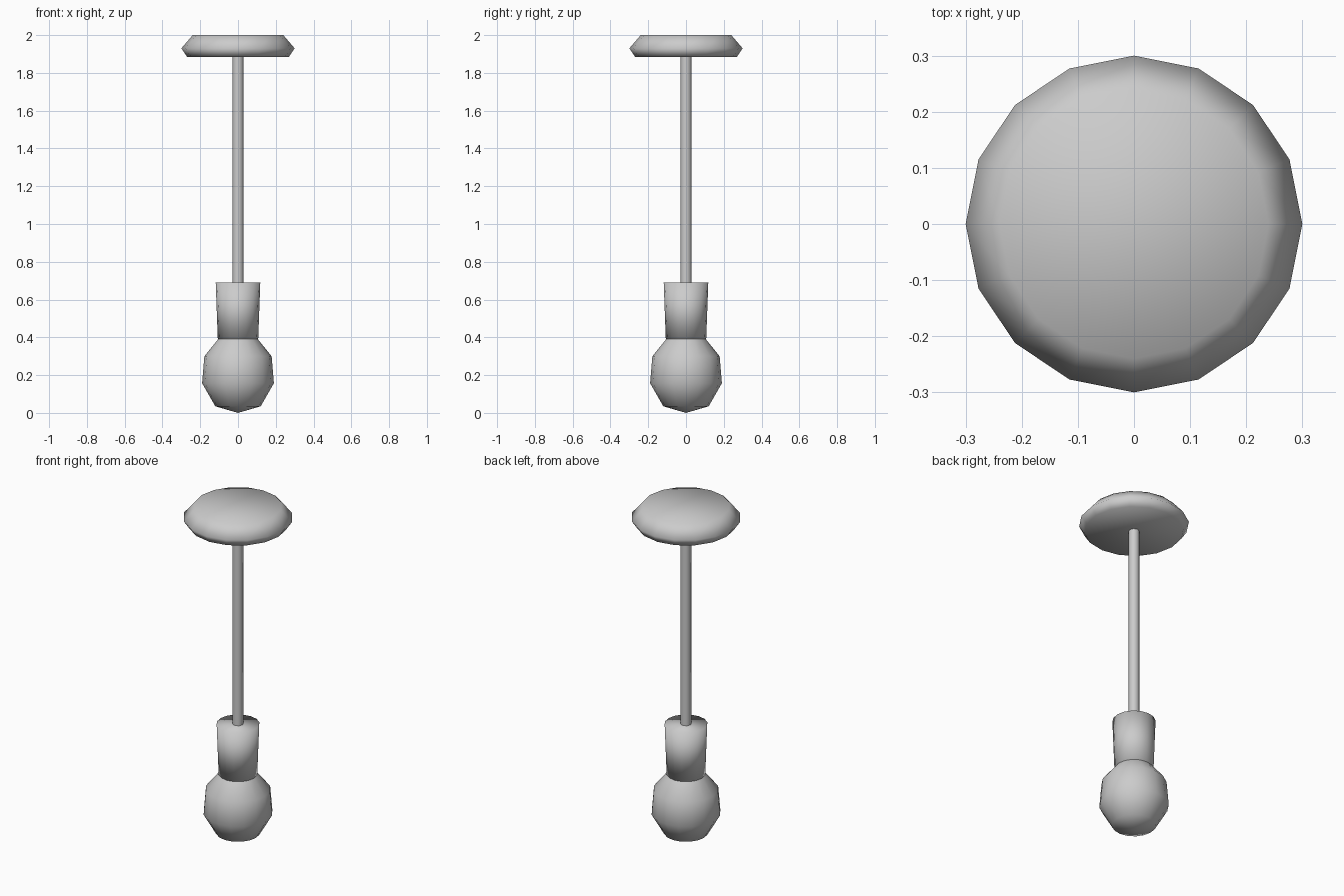
import bpy, bmesh
from math import cos, sin, tau

if "Cube" in bpy.data.objects:
    bpy.data.objects.remove(bpy.data.objects["Cube"])


def lathe(name, profile, sides, cap_top=True, cap_bottom=True):
    """Revolve (radius, z) points, listed bottom to top, around the z axis."""
    bm = bmesh.new()
    rings = []
    for r, z in profile:
        n = sides if r > 0 else 1
        rings.append([bm.verts.new((r * cos(tau * i / sides), r * sin(tau * i / sides), z))
                      for i in range(n)])
    for a, b in zip(rings, rings[1:]):
        for i in range(sides):
            j = (i + 1) % sides
            if len(a) == 1:
                bm.faces.new((a[0], b[j], b[i]))
            else:
                bm.faces.new((a[i], a[j], b[j], b[i]))
    if cap_bottom and len(rings[0]) > 1:
        bm.faces.new(rings[0][::-1])
    if cap_top:
        bm.faces.new(rings[-1])
    # the whole lamp is softly shaded, caps included
    for f in bm.faces:
        f.smooth = True
    mesh = bpy.data.meshes.new(name)
    bm.to_mesh(mesh)
    bm.free()
    obj = bpy.data.objects.new(name, mesh)
    bpy.context.collection.objects.link(obj)
    return obj


# ceiling plate
lathe("ceiling_canopy", [(0.27, 1.885), (0.30, 1.93), (0.24, 2.0)], 16)
# hanging rod
lathe("hanging_rod", [(0.03, 0.69), (0.03, 1.885)], 8, cap_top=False, cap_bottom=False)
# tapered lamp holder
lathe("bulb_socket", [(0.107, 0.39), (0.118, 0.69)], 16)
# bulb with a shallow pointed base
lathe("bulb", [(0, 0), (0.12, 0.035), (0.19, 0.157), (0.178, 0.30), (0.105, 0.39)], 16,
      cap_top=False)
